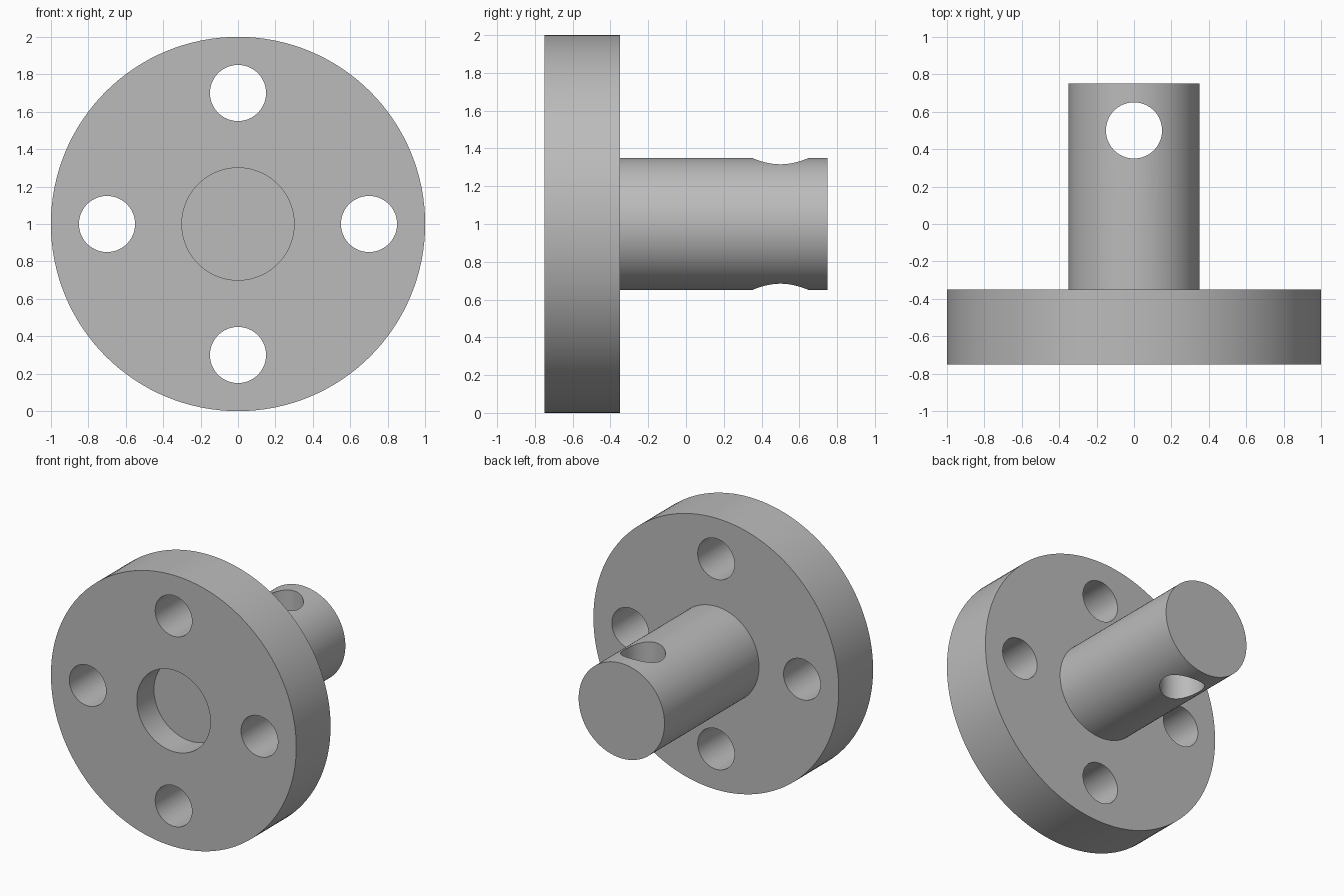
import bpy
import math

if "Cube" in bpy.data.objects:
    bpy.data.objects.remove(bpy.data.objects["Cube"], do_unlink=True)

AXIS_Z = 1.0  # height of the flange axis

# Single plain metal colour
metal = bpy.data.materials.new("plain grey metal")
metal.use_nodes = True
GREY = (0.5, 0.5, 0.5, 1)
metal.diffuse_color = GREY
metal.node_tree.nodes["Principled BSDF"].inputs["Base Color"].default_value = GREY


def cylinder(name, radius, start, end, x=0, z=AXIS_Z, sides=96):
    """Cylinder running along y from start to end."""
    bpy.ops.mesh.primitive_cylinder_add(
        vertices=sides, radius=radius, depth=end - start,
        location=(x, (start + end) / 2, z), rotation=(math.pi / 2, 0, 0))
    obj = bpy.context.object
    obj.name = name
    obj.data.materials.append(metal)
    return obj


def combine(target, tool, operation):
    """Apply a boolean and discard the tool object."""
    tool.hide_render = True
    mod = target.modifiers.new(operation.lower(), 'BOOLEAN')
    mod.operation = operation
    mod.solver = 'EXACT'
    mod.object = tool
    bpy.context.view_layer.objects.active = target
    bpy.ops.object.modifier_apply(modifier=mod.name)
    bpy.data.objects.remove(tool, do_unlink=True)


# Round flange with a solid shaft behind it
flange = cylinder("flanged_shaft", 1.0, -0.75, -0.35, sides=128)
combine(flange, cylinder("shaft", 0.35, -0.5, 0.75), 'UNION')

# Shallow round recess in the front face
combine(flange, cylinder("recess_cutter", 0.3, -0.95, -0.55), 'DIFFERENCE')

# Four bolt holes around the axis
for i in range(4):
    a = i * math.pi / 2
    hole = cylinder("bolt_hole_cutter", 0.15, -1, 0, x=0.7 * math.cos(a),
                    z=AXIS_Z + 0.7 * math.sin(a), sides=64)
    combine(flange, hole, 'DIFFERENCE')

# Vertical pin hole through the shaft
pin = cylinder("pin_hole_cutter", 0.15, 0, 1, sides=64)
pin.rotation_euler = (0, 0, 0)
pin.location = (0, 0.5, AXIS_Z)
combine(flange, pin, 'DIFFERENCE')

# Smooth round walls, crisp rims
bpy.ops.object.select_all(action='DESELECT')
flange.select_set(True)
bpy.context.view_layer.objects.active = flange
bpy.ops.object.shade_smooth_by_angle(angle=math.radians(30))
